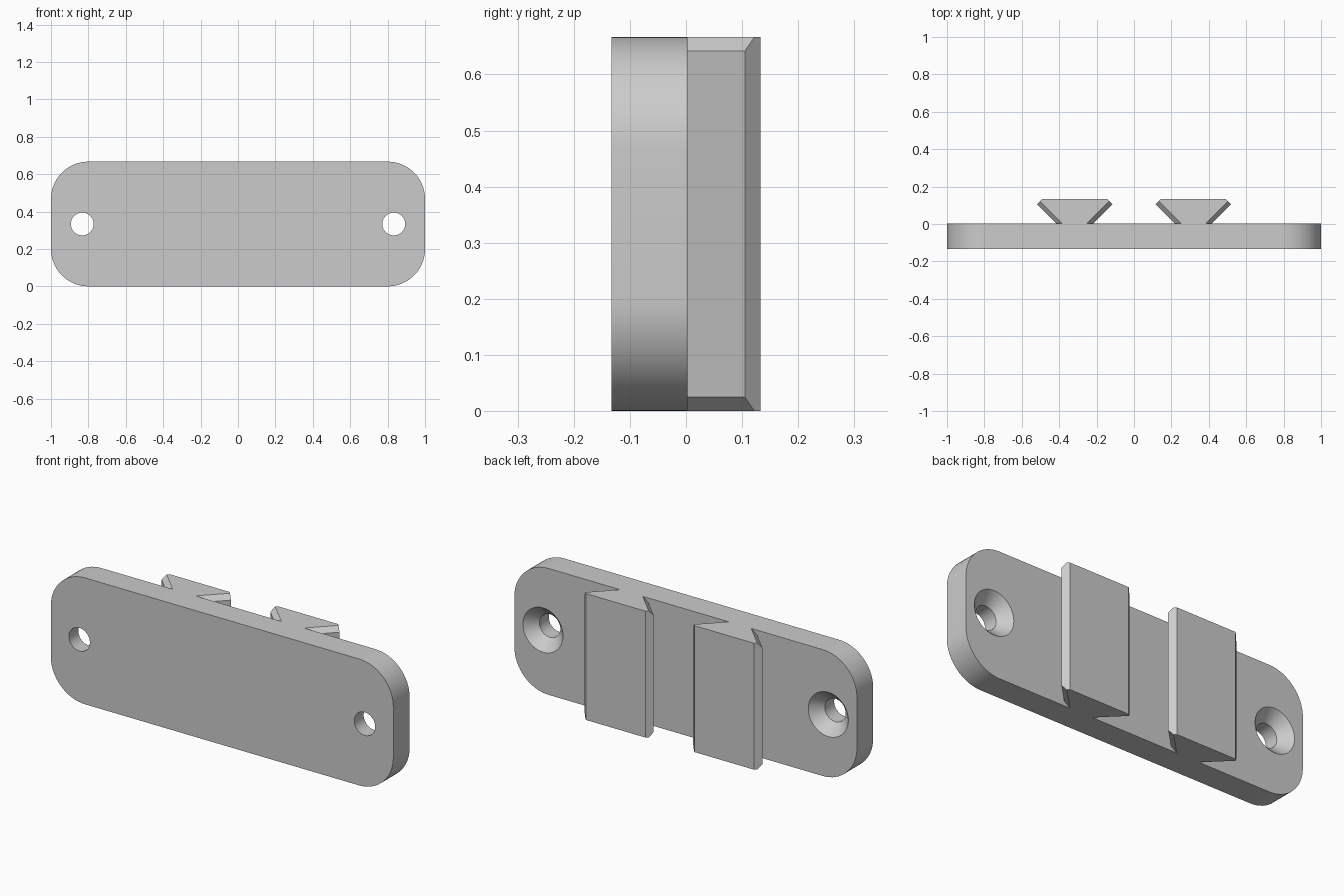
import bpy, bmesh, math
from mathutils import Matrix, Vector

cube = bpy.data.objects.get("Cube")
if cube:
    bpy.data.objects.remove(cube, do_unlink=True)

HEIGHT = 0.667
FRONT, FACE, BACK = -0.133, 0.003, 0.133    # plate front, plate back, rail back
RADIUS = 0.2

grey = bpy.data.materials.new("plain grey")
grey.use_nodes = True
grey.diffuse_color = (0.6, 0.6, 0.6, 1)
grey.node_tree.nodes["Principled BSDF"].inputs["Base Color"].default_value = (0.6, 0.6, 0.6, 1)


def loft(name, sections):
    """Skin a closed solid through matching rings of points."""
    bm = bmesh.new()
    rings = [[bm.verts.new(p) for p in ring] for ring in sections]
    n = len(rings[0])
    for a, b in zip(rings, rings[1:]):
        for i in range(n):
            j = (i + 1) % n
            bm.faces.new((a[i], a[j], b[j], b[i]))
    bm.faces.new(rings[0])
    bm.faces.new(rings[-1])
    bmesh.ops.recalc_face_normals(bm, faces=bm.faces)
    mesh = bpy.data.meshes.new(name)
    bm.to_mesh(mesh)
    bm.free()
    mesh.materials.append(grey)
    obj = bpy.data.objects.new(name, mesh)
    bpy.context.collection.objects.link(obj)
    return obj


def circle(x, y, z, r, n=48):
    return [(x + r * math.cos(math.tau * i / n), y, z + r * math.sin(math.tau * i / n))
            for i in range(n)]


# Backing plate with rounded corners
def plate_ring(y, steps=16):
    ring = []
    for k, (sx, sz) in enumerate([(1, 1), (-1, 1), (-1, -1), (1, -1)]):
        for i in range(steps + 1):
            a = math.pi / 2 * (k + i / steps)
            ring.append((sx * (1 - RADIUS) + RADIUS * math.cos(a), y,
                         HEIGHT / 2 + sz * (HEIGHT / 2 - RADIUS) + RADIUS * math.sin(a)))
    return ring


plate = loft("backing_plate", [plate_ring(FRONT), plate_ring(FACE)])

# Countersunk screw holes, wide at the back
cutters = []
for side, x in (("left", 0.833), ("right", -0.833)):
    profile = [(FRONT - 0.05, 0.061), (FACE - 0.058, 0.061), (FACE, 0.117), (FACE + 0.02, 0.137)]
    cutter = loft(side + "_screw_hole_cutter", [circle(x, y, HEIGHT / 2, r) for y, r in profile])
    cutter.hide_render = True
    cutters.append(cutter)
    mod = plate.modifiers.new(side + "_screw_hole", 'BOOLEAN')
    mod.object = cutter
    mod.operation = 'DIFFERENCE'
    mod.solver = 'EXACT'

bpy.ops.object.select_all(action='DESELECT')
plate.select_set(True)
bpy.context.view_layer.objects.active = plate
for mod in list(plate.modifiers):
    bpy.ops.object.modifier_apply(modifier=mod.name)
for cutter in cutters:
    bpy.data.objects.remove(cutter, do_unlink=True)
bpy.ops.object.shade_smooth_by_angle(angle=math.radians(30))


# Dovetail rails, chamfered along the slanted sides at both ends
def rail_ring(x, z, half):
    right = [(x + w, y, z) for w, y in half]
    left = [(x - w, y, z) for w, y in reversed(half)]
    return right + left


full = [(0.100, FACE), (0.202, 0.105), (0.174, BACK)]
narrow = [(0.066, FACE), (0.185, 0.122), (0.174, BACK)]
for side, x in (("left", 0.317), ("right", -0.317)):
    loft(side + "_dovetail_rail", [rail_ring(x, 0, narrow), rail_ring(x, 0.025, full),
                                   rail_ring(x, HEIGHT - 0.025, full),
                                   rail_ring(x, HEIGHT, narrow)])
